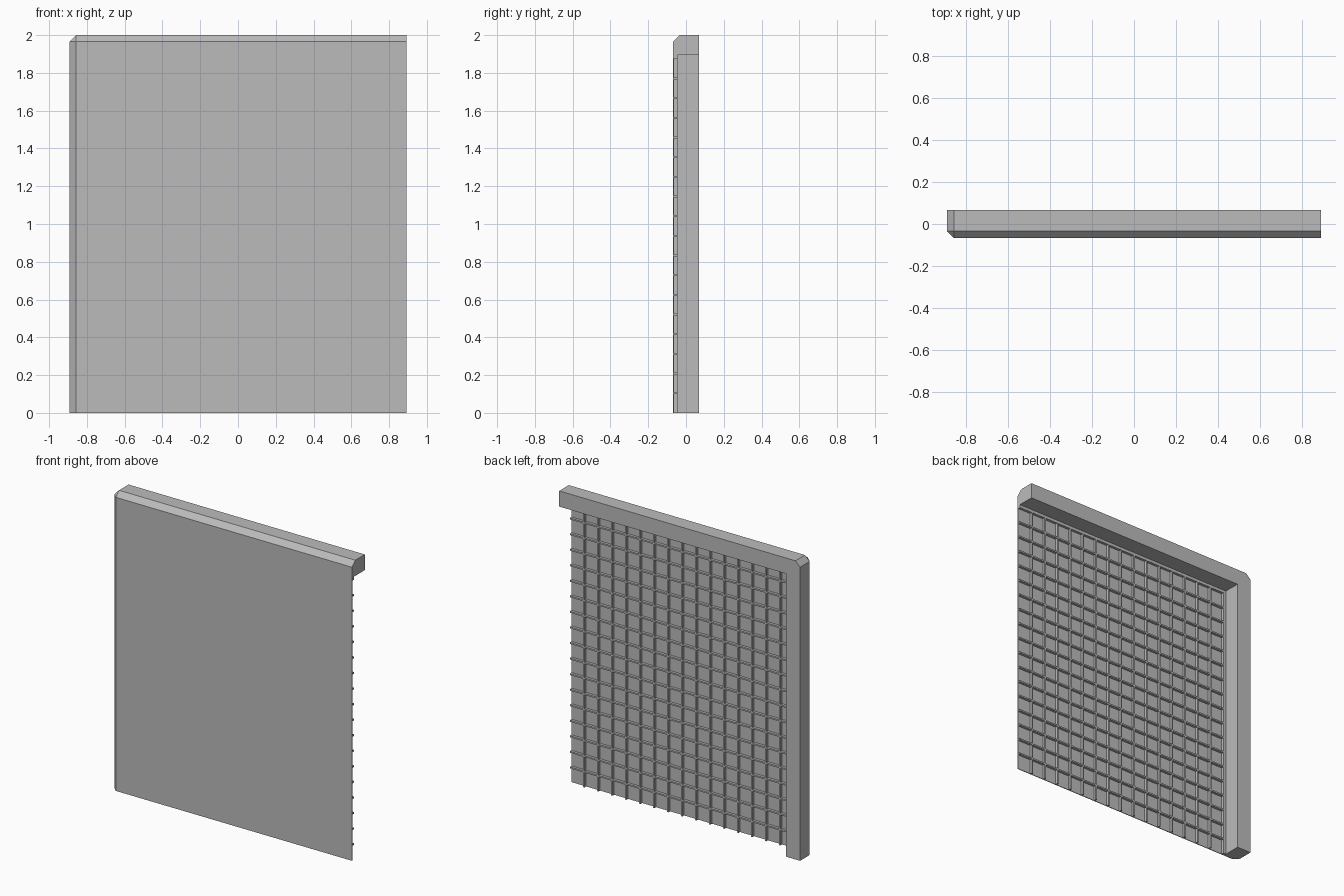
import bpy, bmesh
from mathutils import Vector

cube = bpy.data.objects.get("Cube")
if cube:
    bpy.data.objects.remove(cube, do_unlink=True)

X, Y, H = 0.892, 0.0675, 2.0      # half width, half depth, height
CHAMFER, RIB_T, SKIN = 0.034, 0.01, 0.005
RIB_BACK = -0.045                 # rear plane of the ribs and the rebate
FRAME_X, FRAME_Z = -0.787, 1.895  # inner edges of the deep frame
LIP_X, LIP_Z = -0.766, 1.875      # inner edges of the shallow rebate

grey = bpy.data.materials.new("plain grey")
grey.use_nodes = True
COLOUR = (0.5, 0.5, 0.5, 1)
grey.diffuse_color = COLOUR
grey.node_tree.nodes["Principled BSDF"].inputs["Base Color"].default_value = COLOUR


def add_box(bm, lo, hi):
    lo, hi = Vector(lo), Vector(hi)
    verts = bmesh.ops.create_cube(bm, size=1)["verts"]
    for v in verts:
        v.co = (lo + hi) / 2 + v.co * (hi - lo)
    return verts


def make_object(name, bm):
    mesh = bpy.data.meshes.new(name)
    bm.to_mesh(mesh)
    bm.free()
    mesh.materials.append(grey)
    ob = bpy.data.objects.new(name, mesh)
    bpy.context.collection.objects.link(ob)
    return ob


def cut(target, lo, hi):
    bm = bmesh.new()
    add_box(bm, lo, hi)
    cutter = make_object("cutter", bm)
    mod = target.modifiers.new("recess", "BOOLEAN")
    mod.operation, mod.solver, mod.object = "DIFFERENCE", "EXACT", cutter
    bpy.context.view_layer.objects.active = target
    bpy.ops.object.modifier_apply(modifier=mod.name)
    bpy.data.objects.remove(cutter, do_unlink=True)


# Panel with frame: block chamfered on the three edges of its upper front corner
bm = bmesh.new()
add_box(bm, (-X, -Y, 0), (X, Y, H))


def on_sides(v):
    return (v.co.x < 0, v.co.y < 0, v.co.z > H / 2)


edges = [e for e in bm.edges
         if sum(a and b for a, b in zip(*map(on_sides, e.verts))) == 2]
bmesh.ops.bevel(bm, geom=edges, offset=CHAMFER, segments=1, affect="EDGES")
panel = make_object("panel_with_frame", bm)

# Deep recess behind the frame, then the shallower one down to the skin
cut(panel, (FRAME_X, RIB_BACK, -1), (2, 1, FRAME_Z))
cut(panel, (LIP_X, SKIN - Y, -1), (2, 1, LIP_Z))

# Rib grid on the back of the skin
COLUMNS, ROWS = 16, 18
bm = bmesh.new()
y0, y1, t = SKIN - Y, RIB_BACK, RIB_T / 2
for i in range(1, COLUMNS):
    x = LIP_X + (X - LIP_X) * i / COLUMNS
    add_box(bm, (x - t, y0, 0), (x + t, y1, LIP_Z))
make_object("vertical_ribs", bm)

bm = bmesh.new()
for i in range(1, ROWS):
    z = LIP_Z * i / ROWS
    add_box(bm, (LIP_X, y0, z - t), (X, y1, z + t))
make_object("horizontal_ribs", bm)
